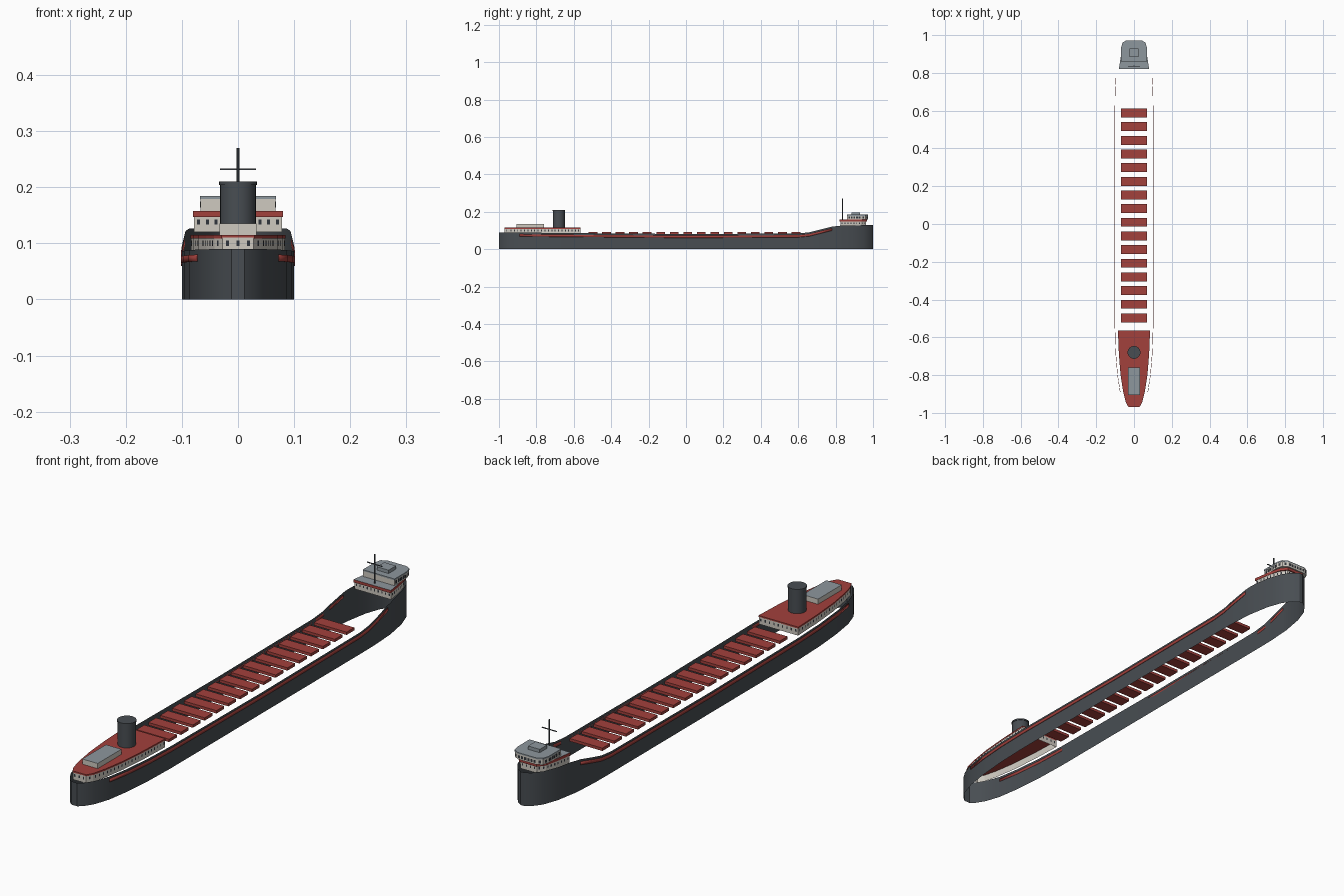
import bpy, bmesh, math
from mathutils import Vector

cube = bpy.data.objects.get("Cube")
if cube:
    bpy.data.objects.remove(cube, do_unlink=True)


def material(name, rgb):
    m = bpy.data.materials.new(name)
    m.use_nodes = True
    m.diffuse_color = (*rgb, 1)
    m.node_tree.nodes["Principled BSDF"].inputs["Base Color"].default_value = (*rgb, 1)
    return m


DARK = material("charcoal", (0.065, 0.075, 0.085))
RED = material("deck red", (0.36, 0.052, 0.045))
CREAM = material("cream", (0.62, 0.59, 0.53))
GREY = material("roof grey", (0.27, 0.31, 0.34))
GLASS = material("window dark", (0.03, 0.035, 0.045))


def finish(name, bm, mats, smooth=False):
    mesh = bpy.data.meshes.new(name)
    bm.to_mesh(mesh)
    bm.free()
    for m in mats:
        mesh.materials.append(m)
    ob = bpy.data.objects.new(name, mesh)
    bpy.context.collection.objects.link(ob)
    if smooth:
        bpy.ops.object.select_all(action="DESELECT")
        ob.select_set(True)
        bpy.context.view_layer.objects.active = ob
        bpy.ops.object.shade_smooth_by_angle(angle=math.radians(30))
    return ob


def mirrored(side):
    """Closed outline, counter-clockwise, from the +x half listed by rising y."""
    return side + [(-x, y) for x, y in reversed(side)]


def prism(name, side, z0, z1, wall, top, bottom=False):
    bm = bmesh.new()
    pts = mirrored(side)
    low = [bm.verts.new((x, y, z0)) for x, y in pts]
    high = [bm.verts.new((x, y, z1)) for x, y in pts]
    n = len(pts)
    for i in range(n):
        j = (i + 1) % n
        bm.faces.new((low[i], low[j], high[j], high[i]))
    bm.faces.new(high).material_index = 1
    if bottom:
        bm.faces.new(low[::-1])
    return finish(name, bm, [wall, top])


def box(name, x, y0, y1, z0, z1, wall, top):
    return prism(name, [(x, y0), (x, y1)], z0, z1, wall, top, True)


def windows(name, side, z, width, height, step):
    """Thin panes spaced along every wall of an outline."""
    bm = bmesh.new()
    pts = [Vector((x, y, 0)) for x, y in mirrored(side)]
    for a, b in zip(pts, pts[1:] + pts[:1]):
        d = b - a
        if d.length < width * 1.4:
            continue
        count = max(1, int(d.length / step))
        t = d.normalized()
        out = Vector((t.y, -t.x, 0)) * 0.001
        for k in range(count):
            c = a + d * (k + 0.5) / count + out + Vector((0, 0, z))
            w, h = t * width / 2, Vector((0, 0, height / 2))
            bm.faces.new([bm.verts.new(p) for p in (c - w - h, c + w - h, c + w + h, c - w + h)])
    return finish(name, bm, [GLASS])


def cylinder(name, r, y, z0, z1, mat, sides=24):
    bm = bmesh.new()
    bmesh.ops.create_cone(bm, cap_ends=True, segments=sides, radius1=r, radius2=r, depth=z1 - z0)
    bmesh.ops.translate(bm, verts=bm.verts, vec=(0, y, (z0 + z1) / 2))
    return finish(name, bm, [mat], True)


# Hull plan and sheer line
PLAN = [(0.012, -1), (0.03, -0.985), (0.052, -0.95), (0.072, -0.89), (0.086, -0.8),
        (0.096, -0.68), (0.1, -0.55), (0.1, 0.62), (0.099, 0.7), (0.093, 0.8),
        (0.077, 0.89), (0.056, 0.95), (0.03, 0.985), (0.008, 1)]
SHEER = [(-1, 0.09), (-0.6, 0.086), (0, 0.081), (0.6, 0.084), (0.66, 0.09),
         (0.72, 0.105), (0.78, 0.12), (0.83, 0.126), (1, 0.129)]


def lerp(table, y):
    for (a, u), (b, v) in zip(table, table[1:]):
        if y <= b:
            return u + (v - u) * (y - a) / (b - a)
    return table[-1][1]


WIDTH = [(y, x) for x, y in PLAN]
STATIONS = sorted({y for x, y in PLAN} | {y for y, z in SHEER})


def strip(name, pts, z_low, z_high, mat, closed):
    bm = bmesh.new()
    low = [bm.verts.new((x, y, z_low(y))) for x, y in pts]
    high = [bm.verts.new((x, y, z_high(y))) for x, y in pts]
    n = len(pts)
    for i in range(n if closed else n - 1):
        j = (i + 1) % n
        bm.faces.new((low[i], low[j], high[j], high[i]))
    return finish(name, bm, [mat], True)


side = [(lerp(WIDTH, y), y) for y in STATIONS]
strip("hull", mirrored(side), lambda y: 0, lambda y: lerp(SHEER, y), DARK, True)

# Red side stripes following the sheer
for s, label in ((1, "left"), (-1, "right")):
    pts = [(s * (x + 0.001), y) for x, y in side if -0.9 < y < 0.79]
    stripe = strip(label + "_stripe", pts, lambda y: lerp(SHEER, y) - 0.021,
                   lambda y: lerp(SHEER, y) - 0.009, RED, False)
    solid = stripe.modifiers.new("thickness", "SOLIDIFY")
    solid.thickness, solid.offset = 0.002, 0

# Cargo hatches
for i in range(16):
    y = -0.497 + i * 0.0723
    box(f"hatch_{i + 1}", 0.07, y - 0.0235, y + 0.0235, 0.081, 0.092, RED, RED)

# Stern house, open underneath, with a red roof
stern = [(0.028, -0.97), (0.042, -0.945), (0.056, -0.89), (0.07, -0.8),
         (0.079, -0.69), (0.084, -0.565)]
prism("stern_house", stern, 0.082, 0.11, CREAM, RED)
prism("stern_roof", [(x + 0.001, y) for x, y in stern], 0.109, 0.115, RED, RED, True)
windows("stern_windows", stern, 0.1, 0.005, 0.01, 0.017)
box("stern_cabin", 0.033, -0.905, -0.76, 0.115, 0.135, CREAM, GREY)
cylinder("funnel", 0.032, -0.68, 0.115, 0.206, DARK)
cylinder("funnel_rim", 0.034, -0.68, 0.204, 0.21, DARK)

# Bow house: lower level, red band, bridge
lower = [(0.078, 0.825), (0.068, 0.89), (0.055, 0.935), (0.035, 0.962)]
prism("bow_house", lower, 0.12, 0.148, CREAM, GREY)
windows("bow_house_windows", lower, 0.138, 0.005, 0.009, 0.015)
band = [(0.08, 0.82), (0.071, 0.88), (0.058, 0.94), (0.037, 0.967)]
prism("bow_deck", band, 0.147, 0.158, RED, GREY, True)
bridge = [(0.067, 0.86), (0.067, 0.935), (0.06, 0.96), (0.04, 0.972)]
prism("bridge", bridge, 0.158, 0.179, CREAM, GREY, True)
prism("bridge_roof", [(x + 0.001, y) for x, y in bridge], 0.178, 0.184, GREY, GREY, True)
windows("bridge_windows", bridge[1:], 0.169, 0.009, 0.011, 0.013)
for s, label in ((1, "left"), (-1, "right")):
    for k in range(5):
        y = 0.872 + k * 0.014
        pane = box(f"{label}_bridge_pane_{k + 1}", 0.001, y - 0.0045, y + 0.0045,
                   0.1635, 0.1745, GLASS, GLASS)
        pane.location.x = s * 0.067
box("bridge_top_box", 0.025, 0.885, 0.93, 0.184, 0.197, GREY, GREY)

# Mast and crossbar
cylinder("mast", 0.003, 0.836, 0.158, 0.27, DARK, 8)
box("mast_crossbar", 0.032, 0.8345, 0.8375, 0.2305, 0.2335, DARK, DARK)
